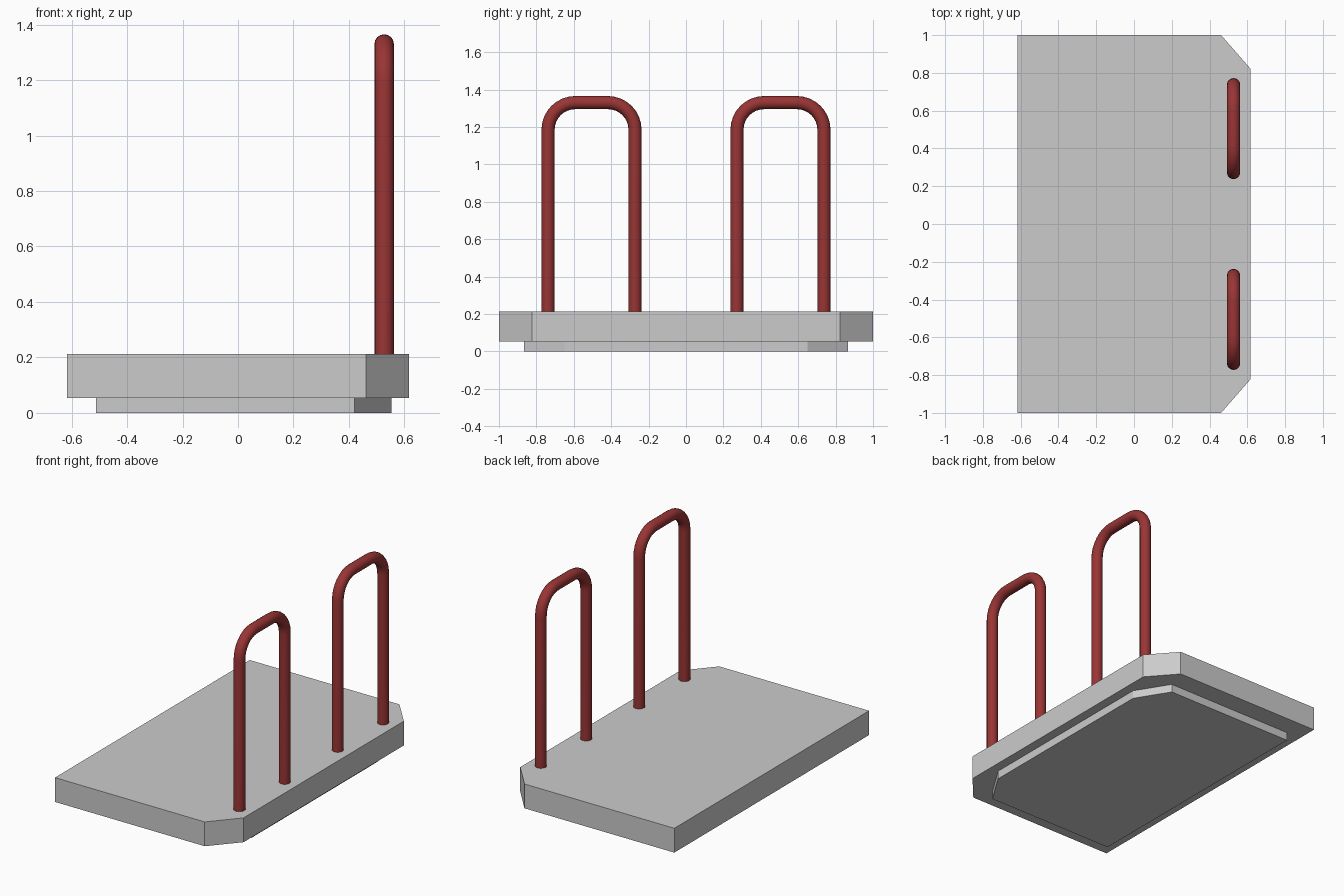
import bpy, bmesh, math

if "Cube" in bpy.data.objects:
    bpy.data.objects.remove(bpy.data.objects["Cube"])

RED = bpy.data.materials.new("red_paint")
RED.diffuse_color = (0.32, 0.035, 0.035, 1)
RED.use_nodes = True
RED.node_tree.nodes["Principled BSDF"].inputs["Base Color"].default_value = RED.diffuse_color


def slab(name, x0, x1, half_y, cut_x, cut_y, z0, z1):
    """Plate with its two +x corners cut off."""
    outline = [(x0, -half_y), (cut_x, -half_y), (x1, -cut_y),
               (x1, cut_y), (cut_x, half_y), (x0, half_y)]
    bm = bmesh.new()
    face = bm.faces.new([bm.verts.new((x, y, z0)) for x, y in outline])
    top = bmesh.ops.extrude_face_region(bm, geom=[face])
    verts = [v for v in top["geom"] if isinstance(v, bmesh.types.BMVert)]
    bmesh.ops.translate(bm, verts=verts, vec=(0, 0, z1 - z0))
    bmesh.ops.recalc_face_normals(bm, faces=bm.faces)
    mesh = bpy.data.meshes.new(name)
    bm.to_mesh(mesh)
    bm.free()
    bpy.context.collection.objects.link(bpy.data.objects.new(name, mesh))


def hoop(name, y_mid, x=0.527, half=0.2325, z0=0.2, z1=1.33, bend=0.145, r=0.035):
    """Bent tube rail: two legs joined over the top by rounded corners."""
    pts = [(-half, z0)]
    for cy, start in ((-half + bend, math.pi), (half - bend, math.pi / 2)):
        for i in range(9):
            a = start - math.pi / 2 * i / 8
            pts.append((cy + bend * math.cos(a), z1 - bend + bend * math.sin(a)))
    pts.append((half, z0))

    curve = bpy.data.curves.new(name, 'CURVE')
    curve.dimensions = '3D'
    curve.bevel_depth = r
    curve.bevel_resolution = 6
    curve.use_fill_caps = True
    spline = curve.splines.new('POLY')
    spline.points.add(len(pts) - 1)
    for p, (y, z) in zip(spline.points, pts):
        p.co = (x, y_mid + y, z, 1)
    curve.materials.append(RED)
    obj = bpy.data.objects.new(name, curve)
    bpy.context.collection.objects.link(obj)

    bpy.ops.object.select_all(action='DESELECT')
    obj.select_set(True)
    bpy.context.view_layer.objects.active = obj
    bpy.ops.object.convert(target='MESH')
    bpy.ops.object.shade_smooth_by_angle(angle=math.radians(40))


# Plinth and platform
slab("plinth", -0.512, 0.553, 0.865, 0.42, 0.65, 0.0, 0.054)
slab("platform", -0.616, 0.616, 1.0, 0.461, 0.823, 0.054, 0.212)

# Pair of tube rails
for side, y_mid in (("front", -0.505), ("back", 0.505)):
    hoop(side + "_rail", y_mid)
